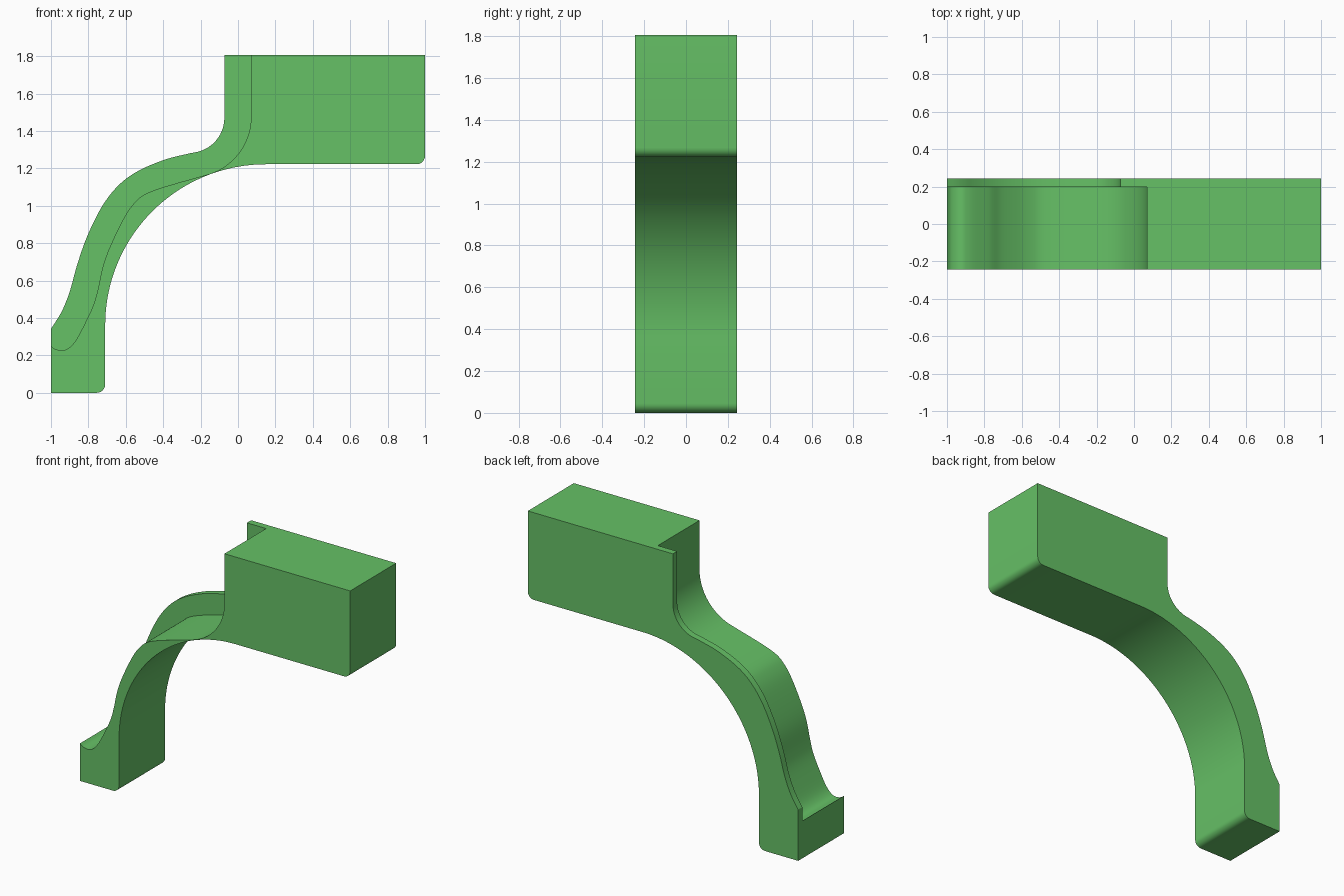
import bpy, bmesh, math
from mathutils import Vector

if "Cube" in bpy.data.objects:
    bpy.data.objects.remove(bpy.data.objects["Cube"], do_unlink=True)

FRONT, STEP, BACK = -0.243, 0.198, 0.243   # depth of front face, groove wall, back face
TOP, SOFFIT, TOE, R = 1.805, 1.222, -0.71, 0.045


def arc(cx, cz, r, a0, a1, n):
    """Points on a circular arc, angles in degrees."""
    return [(cx + r * math.cos(math.radians(a0 + (a1 - a0) * i / n)),
             cz + r * math.sin(math.radians(a0 + (a1 - a0) * i / n))) for i in range(n + 1)]


def smooth(pts, n=5):
    """Catmull-Rom curve through the points."""
    p = [Vector(q) for q in pts]
    p = [2 * p[0] - p[1]] + p + [2 * p[-1] - p[-2]]
    out = []
    for i in range(1, len(p) - 2):
        a, b, c, d = p[i - 1:i + 3]
        for k in range(n):
            t = k / n
            out.append(tuple(0.5 * (2 * b + (c - a) * t + (2 * a - 5 * b + 4 * c - d) * t * t
                                    + (3 * b - a - 3 * c + d) * t ** 3)))
    return out + [tuple(p[-2])]


# Underside: foot, large quarter arch, flat soffit and rounded far corner
lower = ([(-1, 0)] + arc(TOE - R, R, R, -90, 0, 6)
         + arc(0.15, SOFFIT - 0.86, 0.86, 180, 90, 48)
         + arc(1 - R, SOFFIT + R, R, -90, 0, 6) + [(1, TOP)])

# Upper edge of the thin back flange, from the foot to the top
flange = smooth([(-1, 0.342), (-0.944, 0.432), (-0.9, 0.54), (-0.86, 0.684), (-0.805, 0.84),
                 (-0.725, 1.0), (-0.635, 1.113), (-0.53, 1.188), (-0.39, 1.247), (-0.26, 1.28)])
flange += arc(-0.26, 1.47, 0.187, -78, 0, 14) + [(-0.073, TOP)]

# Lower-lying groove floor of the main body
groove = smooth([(-1, 0.25), (-0.975, 0.233), (-0.935, 0.227), (-0.9, 0.243), (-0.863, 0.287),
                 (-0.815, 0.378), (-0.773, 0.47), (-0.75, 0.55), (-0.72, 0.684), (-0.676, 0.8),
                 (-0.607, 0.94), (-0.553, 1.016), (-0.5, 1.06), (-0.42, 1.093), (-0.313, 1.125)])
groove += arc(-0.25, 1.475, 0.32, -75, 0, 18) + [(0.07, TOP)]

bm = bmesh.new()


def row(pts, y):
    return [bm.verts.new((x, y, z)) for x, z in pts]


def strip(a, b):
    for i in range(len(a) - 1):
        bm.faces.new((a[i], a[i + 1], b[i + 1], b[i]))


low_f, low_b = row(lower, FRONT), row(lower, BACK)
gro_f, gro_s = row(groove, FRONT), row(groove, STEP)
fla_s, fla_b = row(flange, STEP), row(flange, BACK)

# Curved surfaces across the depth
strip(low_f, low_b)
strip(gro_f, gro_s)
strip(fla_s, fla_b)
# Front, back and groove wall
bm.faces.new(low_f + gro_f[::-1])
bm.faces.new(low_b + fla_b[::-1])
bm.faces.new(gro_s + fla_s[::-1])
# Foot end and stepped top
for i in (0, -1):
    bm.faces.new((low_f[i], low_b[i], fla_b[i], fla_s[i], gro_s[i], gro_f[i]))
bmesh.ops.recalc_face_normals(bm, faces=bm.faces[:])

mesh = bpy.data.meshes.new("arched_bracket")
bm.to_mesh(mesh)
bm.free()
bracket = bpy.data.objects.new("arched_bracket", mesh)
bpy.context.collection.objects.link(bracket)

# Colour
green = bpy.data.materials.new("green")
green.use_nodes = True
colour = (0.133, 0.533, 0.133, 1)
green.diffuse_color = colour
green.node_tree.nodes["Principled BSDF"].inputs["Base Color"].default_value = colour
mesh.materials.append(green)

bpy.ops.object.select_all(action='DESELECT')
bracket.select_set(True)
bpy.context.view_layer.objects.active = bracket
bpy.ops.object.shade_smooth_by_angle(angle=math.radians(30))
